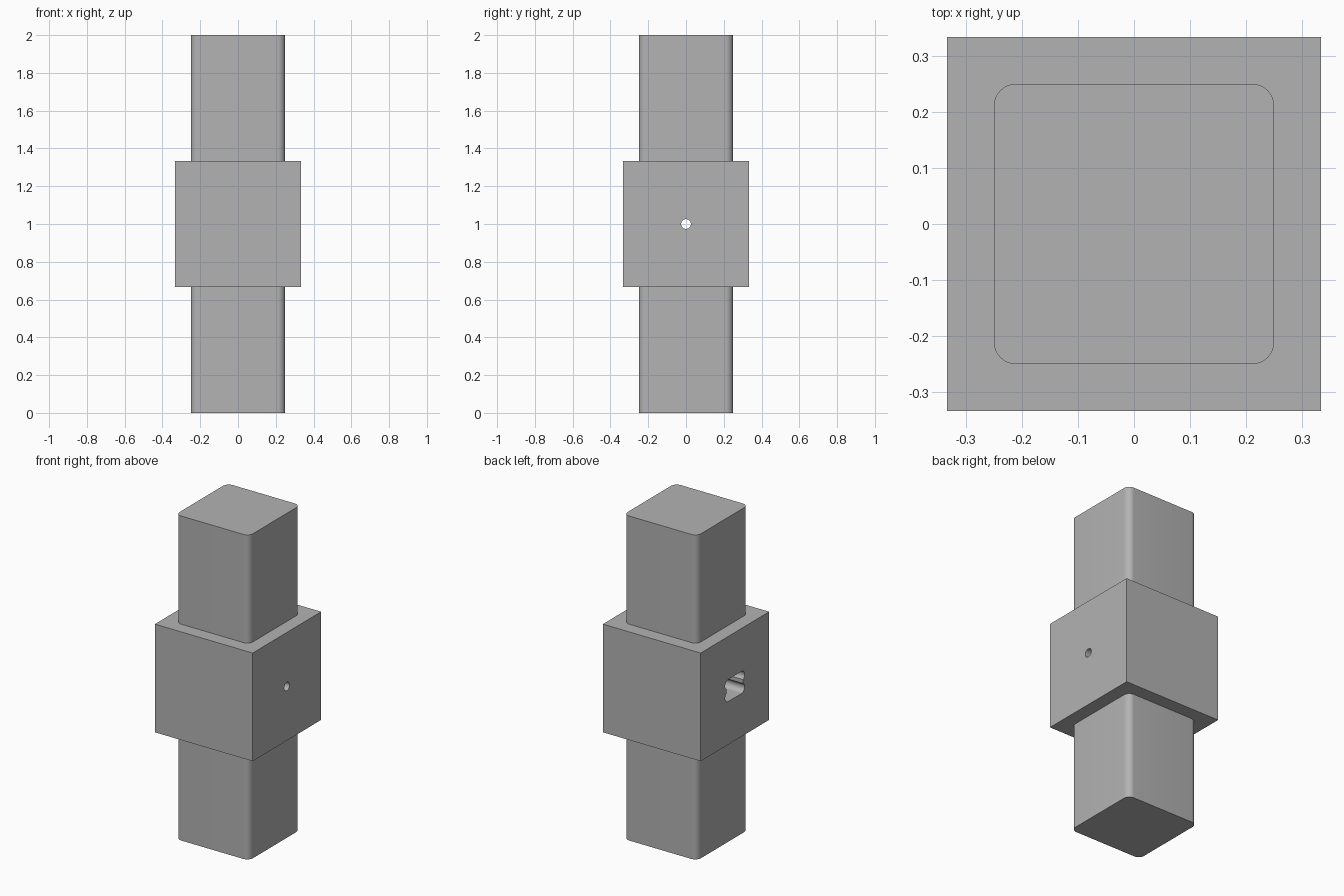
import bpy
import bmesh
from math import cos, sin, radians, pi

cube = bpy.data.objects.get("Cube")
if cube:
    bpy.data.objects.remove(cube, do_unlink=True)

HALF = 1 / 3          # half size of the block
POST = 0.25           # half width of the posts

grey = bpy.data.materials.new("mid grey")
grey.use_nodes = True
grey.diffuse_color = (0.45, 0.45, 0.45, 1)
grey.node_tree.nodes["Principled BSDF"].inputs["Base Color"].default_value = grey.diffuse_color


def prism(name, outline, start, end, axis):
    """Extrude a closed 2D outline along x or z."""
    bm = bmesh.new()
    place = {"x": lambda p, h: (h, *p), "z": lambda p, h: (*p, h)}[axis]
    face = bm.faces.new([bm.verts.new(place(p, start)) for p in outline])
    top = bmesh.ops.extrude_face_region(bm, geom=[face])["geom"]
    for v in (g for g in top if isinstance(g, bmesh.types.BMVert)):
        v.co["xyz".index(axis)] = end
    bmesh.ops.recalc_face_normals(bm, faces=bm.faces)
    mesh = bpy.data.meshes.new(name)
    bm.to_mesh(mesh)
    bm.free()
    mesh.materials.append(grey)
    obj = bpy.data.objects.new(name, mesh)
    bpy.context.collection.objects.link(obj)
    return obj


def arc(cx, cy, r, first, last, steps):
    angles = [radians(first + (last - first) * i / steps) for i in range(steps + 1)]
    return [(cx + r * cos(a), cy + r * sin(a)) for a in angles]


def four_way(quarter):
    """Mirror a quarter outline into a closed one."""
    left = [(-x, y) for x, y in reversed(quarter)]
    half = quarter + left
    return half + [(x, -y) for x, y in reversed(half)]


def finish(obj):
    bpy.ops.object.select_all(action="DESELECT")
    obj.select_set(True)
    bpy.context.view_layer.objects.active = obj
    bpy.ops.object.shade_smooth_by_angle(angle=radians(30))


def cut(obj, cutter):
    mod = obj.modifiers.new(cutter.name, "BOOLEAN")
    mod.operation = "DIFFERENCE"
    mod.solver = "EXACT"
    mod.object = cutter
    bpy.context.view_layer.objects.active = obj
    bpy.ops.object.modifier_apply(modifier=mod.name)
    bpy.data.objects.remove(cutter, do_unlink=True)


# Rounded square posts above and below the block
radius = 0.04
rounded_square = four_way(arc(POST - radius, POST - radius, radius, 0, 90, 10))
for name, low, high in (("lower_post", 0, 1 - HALF + 0.02),
                        ("upper_post", 1 + HALF - 0.02, 2)):
    finish(prism(name, rounded_square, low, high, "z"))

# Central block
block = prism("centre_block", four_way([(HALF, HALF)]), 1 - HALF, 1 + HALF, "z")

# Lobed socket in the -x face
lobes = four_way(arc(0.065, 0.038, 0.03, -60, 90, 12))
socket = prism("socket_cutter", [(y, z + 1) for y, z in lobes], -0.4, -0.03, "x")
cut(block, socket)

# Small round hole from the +x face into the socket
ring = [(0.026 * cos(2 * pi * i / 32), 1 + 0.026 * sin(2 * pi * i / 32)) for i in range(32)]
cut(block, prism("hole_cutter", ring, -0.1, 0.4, "x"))
finish(block)
